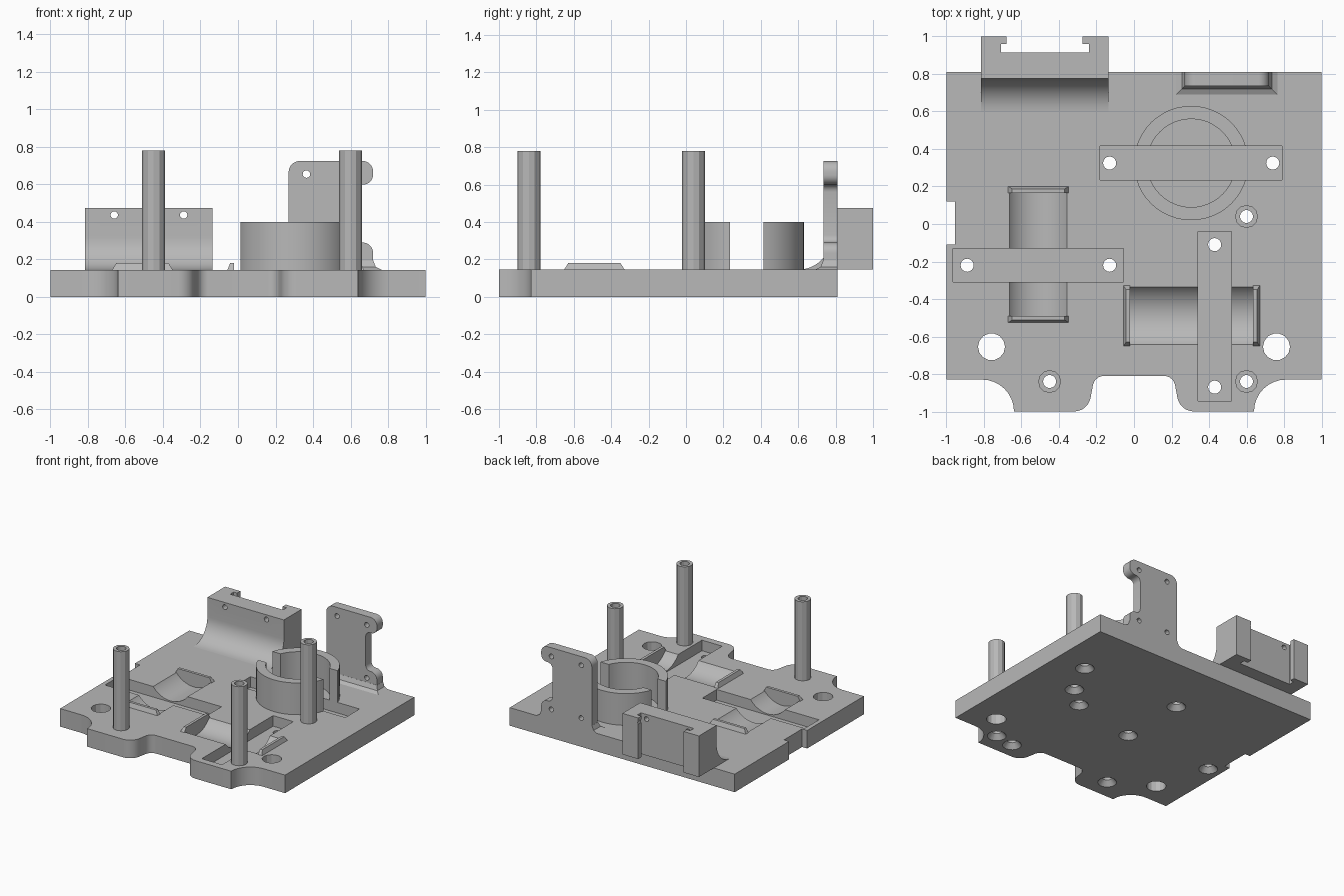
import bpy, bmesh, math
from mathutils import Vector

if "Cube" in bpy.data.objects:
    bpy.data.objects.remove(bpy.data.objects["Cube"], do_unlink=True)

grey = bpy.data.materials.new("plain grey")
grey.use_nodes = True
colour = (0.48, 0.48, 0.48, 1)
grey.diffuse_color = colour
grey.node_tree.nodes["Principled BSDF"].inputs["Base Color"].default_value = colour

TOP = 0.145      # top of the base plate
FLOOR = 0.06     # floor of the strap slots
PLACE = {"x": lambda u, v, w: (w, u, v),
         "y": lambda u, v, w: (u, w, v),
         "z": lambda u, v, w: (u, v, w)}


def loft(name, lower, upper, axis, a, b):
    """Solid between two matching outlines placed at a and b along an axis."""
    put = PLACE[axis]
    bm = bmesh.new()
    low = [bm.verts.new(put(u, v, a)) for u, v in lower]
    high = [bm.verts.new(put(u, v, b)) for u, v in upper]
    bm.faces.new(low)
    bm.faces.new(high)
    n = len(low)
    for i in range(n):
        j = (i + 1) % n
        bm.faces.new((low[i], low[j], high[j], high[i]))
    bmesh.ops.recalc_face_normals(bm, faces=bm.faces)
    mesh = bpy.data.meshes.new(name)
    bm.to_mesh(mesh)
    bm.free()
    mesh.materials.append(grey)
    obj = bpy.data.objects.new(name, mesh)
    bpy.context.collection.objects.link(obj)
    return obj


def prism(name, outline, axis, a, b):
    return loft(name, outline, outline, axis, a, b)


def arc(cx, cy, r, start, end, steps=8):
    angles = [math.radians(start + (end - start) * i / steps) for i in range(steps + 1)]
    return [(cx + r * math.cos(t), cy + r * math.sin(t)) for t in angles]


def circle(cx, cy, r, sides=24):
    return arc(cx, cy, r, 0, 360, sides)[:-1]


def rect(x0, x1, y0, y1):
    return [(x0, y0), (x1, y0), (x1, y1), (x0, y1)]


def cut(target, *cutters):
    bpy.context.view_layer.objects.active = target
    for c in cutters:
        mod = target.modifiers.new("cut", "BOOLEAN")
        mod.operation = "DIFFERENCE"
        mod.solver = "EXACT"
        mod.object = c
        bpy.ops.object.modifier_apply(modifier=mod.name)
        bpy.data.objects.remove(c, do_unlink=True)


# Base plate with two curved front tabs and a notch on one side
half = [(0.16, -0.81)] + arc(0.16, -0.87, 0.06, 80, 15, 4)
half += arc(0.32, -0.91, 0.09, 190, 270, 6) + arc(0.81, -1.0, 0.17, 180, 90)
half += [(1, -0.83), (1, 0.81)]
outline = half + [(-x, y) for x, y in reversed(half)]
plate = prism("base_plate", outline, "z", 0, TOP)
cut(plate, prism("notch", rect(-1.1, -0.955, -0.11, 0.12), "z", -0.1, 0.3))

# Curved cradles sunk into the plate
half_width, sag = 0.153, 0.075
radius = (half_width ** 2 + sag ** 2) / (2 * sag)
centre_z = TOP - sag + radius
cradles = [("y", -0.51, -0.49, 0.165), ("x", -0.49, -0.02, 0.635)]
for axis, mid, a, b in cradles:
    cut(plate, prism("trough", circle(mid, centre_z, radius, 64), axis, a, b))

# Strap slots with a screw hole near each end
slots = [rect(-0.18, 0.79, 0.235, 0.415), rect(-0.965, -0.055, -0.31, -0.13),
         rect(0.34, 0.52, -0.945, -0.04)]
for s in slots:
    cut(plate, prism("slot", s, "z", FLOOR, 0.6))
posts = [(-0.45, -0.84), (0.6, -0.84), (0.6, 0.04)]
screws = posts + [(-0.13, 0.325), (0.74, 0.325), (-0.89, -0.22), (-0.13, -0.22),
                  (0.43, -0.11), (0.43, -0.87)]
for x, y in screws:
    cut(plate, prism("hole", circle(x, y, 0.035, 16), "z", -0.1, 0.3),
        loft("countersink", circle(x, y, 0.072, 16), circle(x, y, 0.03, 16),
             "z", -0.003, 0.045))
for x in (-0.76, 0.76):
    cut(plate, prism("large_hole", circle(x, -0.655, 0.072, 14), "z", -0.1, 0.3))

# Raised lips at both ends of each cradle
for axis, mid, a, b in cradles:
    for inner, sign in ((a, -1), (b, 1)):
        lo, hi = sorted((inner, inner + sign * 0.037))
        tlo, thi = sorted((inner, inner + sign * 0.022))
        w, tw = 0.163, 0.14
        if axis == "y":
            low, high = rect(mid - w, mid + w, lo, hi), rect(mid - tw, mid + tw, tlo, thi)
        else:
            low, high = rect(lo, hi, mid - w, mid + w), rect(tlo, thi, mid - tw, mid + tw)
        loft("cradle_lip", low, high, "z", TOP - 0.003, 0.18)

# Split ring holder
ring = prism("ring_holder", circle(0.305, 0.325, 0.305, 48), "z", TOP - 0.01, 0.4)
cut(ring, prism("bore", circle(0.305, 0.325, 0.235, 48), "z", 0, 0.6),
    prism("gap", slots[0], "z", 0, 0.6))

# Hollow standoff posts
for x, y in posts:
    post = prism("standoff_post", circle(x, y, 0.061, 12), "z", TOP - 0.01, 0.78)
    cut(post, prism("bore", circle(x, y, 0.035, 16), "z", 0, 1))

# Rear mount with a curved front and a channel in its back
side = arc(0.6, 0.32, 0.175, -90, 0, 12) + [(0.775, 0.475), (1, 0.475), (1, TOP)]
mount = prism("rear_mount", side, "x", -0.815, -0.135)
cut(mount, prism("channel", rect(-0.71, -0.24, 0.915, 0.96), "z", 0, 0.7),
    prism("mouth", rect(-0.68, -0.275, 0.94, 1.1), "z", 0, 0.7))
for x in (-0.66, -0.29):
    cut(mount, prism("pin_hole", circle(x, 0.437, 0.02, 12), "y", 0.5, 1.1))

# Upright bracket with a waisted side
shape = [(0.27, TOP - 0.01)] + arc(0.33, 0.665, 0.06, 180, 90)
shape += arc(0.665, 0.67, 0.055, 90, 0) + arc(0.67, 0.65, 0.05, 0, -90)
shape += arc(0.66, 0.56, 0.04, 90, 180, 5) + arc(0.66, 0.33, 0.04, 180, 270, 5)
shape += arc(0.665, 0.235, 0.055, 90, 0) + [(0.72, TOP - 0.01)]
bracket = prism("upright_bracket", shape, "y", 0.735, 0.81)
for x in (0.365, 0.63):
    for z in (0.23, 0.655):
        cut(bracket, prism("pin_hole", circle(x, z, 0.02, 12), "y", 0.6, 0.9))

# Flared foot of the bracket
flare = [(0.045, TOP), (0.015, 0.16), (0.001, 0.195)]
for (g0, z0), (g1, z1) in zip(flare, flare[1:]):
    loft("bracket_foot", rect(0.27 - g0, 0.72 + g0, 0.735 - g0, 0.81),
         rect(0.27 - g1, 0.72 + g1, 0.735 - g1, 0.81), "z", z0, z1)

# Smooth the round surfaces, keep the edges sharp
bpy.ops.object.select_all(action="DESELECT")
for obj in bpy.context.collection.objects:
    if obj.type == "MESH" and obj.data.materials and obj.data.materials[0] == grey:
        obj.select_set(not obj.name.startswith("standoff_post"))
        bpy.context.view_layer.objects.active = obj
bpy.ops.object.shade_smooth_by_angle(angle=math.radians(25))
